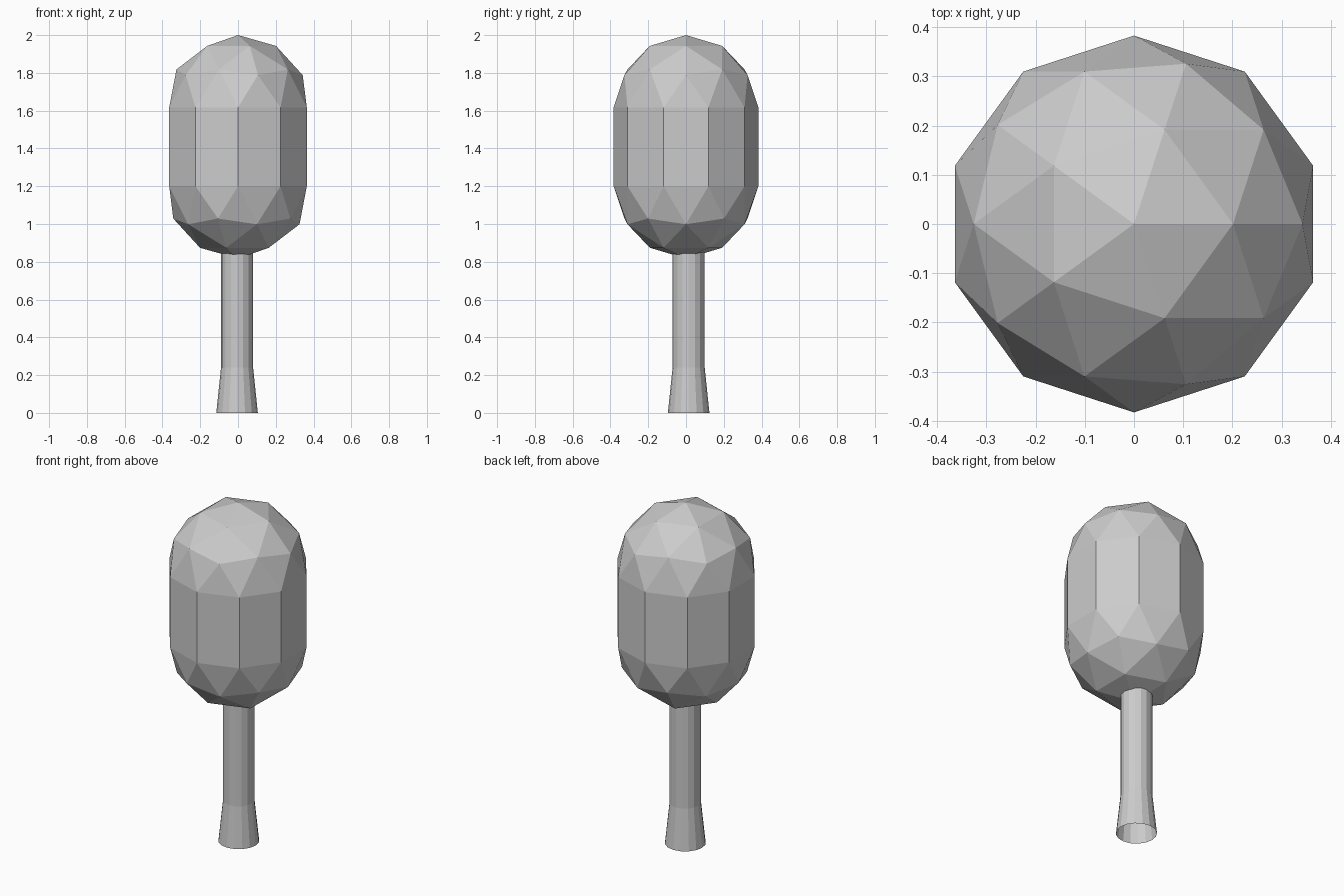
import bpy, bmesh, math

if "Cube" in bpy.data.objects:
    bpy.data.objects.remove(bpy.data.objects["Cube"])

def finish(bm, name):
    mesh = bpy.data.meshes.new(name)
    bm.to_mesh(mesh)
    bm.free()
    obj = bpy.data.objects.new(name, mesh)
    bpy.context.collection.objects.link(obj)
    return obj

# Crown: faceted ball cut at its equator and stretched into a capsule
R, Z_LOW, Z_HIGH = 0.383, 1.20, 1.617
bm = bmesh.new()
bmesh.ops.create_icosphere(bm, subdivisions=2, radius=R)
equator = [e for e in bm.edges if all(abs(v.co.z) < 1e-4 for v in e.verts)]
bmesh.ops.split_edges(bm, edges=equator)
upper = {v for f in bm.faces if f.calc_center_median().z > 0 for v in f.verts}
for v in bm.verts:
    v.co.z += Z_HIGH if v in upper else Z_LOW
rims = [e for e in bm.edges if e.is_boundary]
bmesh.ops.bridge_loops(bm, edges=rims)
bmesh.ops.recalc_face_normals(bm, faces=bm.faces[:])
finish(bm, "crown")

# Trunk: open tube with a flared foot, slightly off centre
SIDES, CX, CY = 16, -0.005, 0.014
bm = bmesh.new()
rings = []
for r, z in [(0.11, 0.0), (0.085, 0.24), (0.085, 0.86)]:
    rings.append([bm.verts.new((CX + r * math.cos(a), CY + r * math.sin(a), z))
                  for a in (2 * math.pi * i / SIDES for i in range(SIDES))])
for lo, hi in zip(rings, rings[1:]):
    for i in range(SIDES):
        j = (i + 1) % SIDES
        bm.faces.new((lo[i], lo[j], hi[j], hi[i]))
finish(bm, "trunk")
